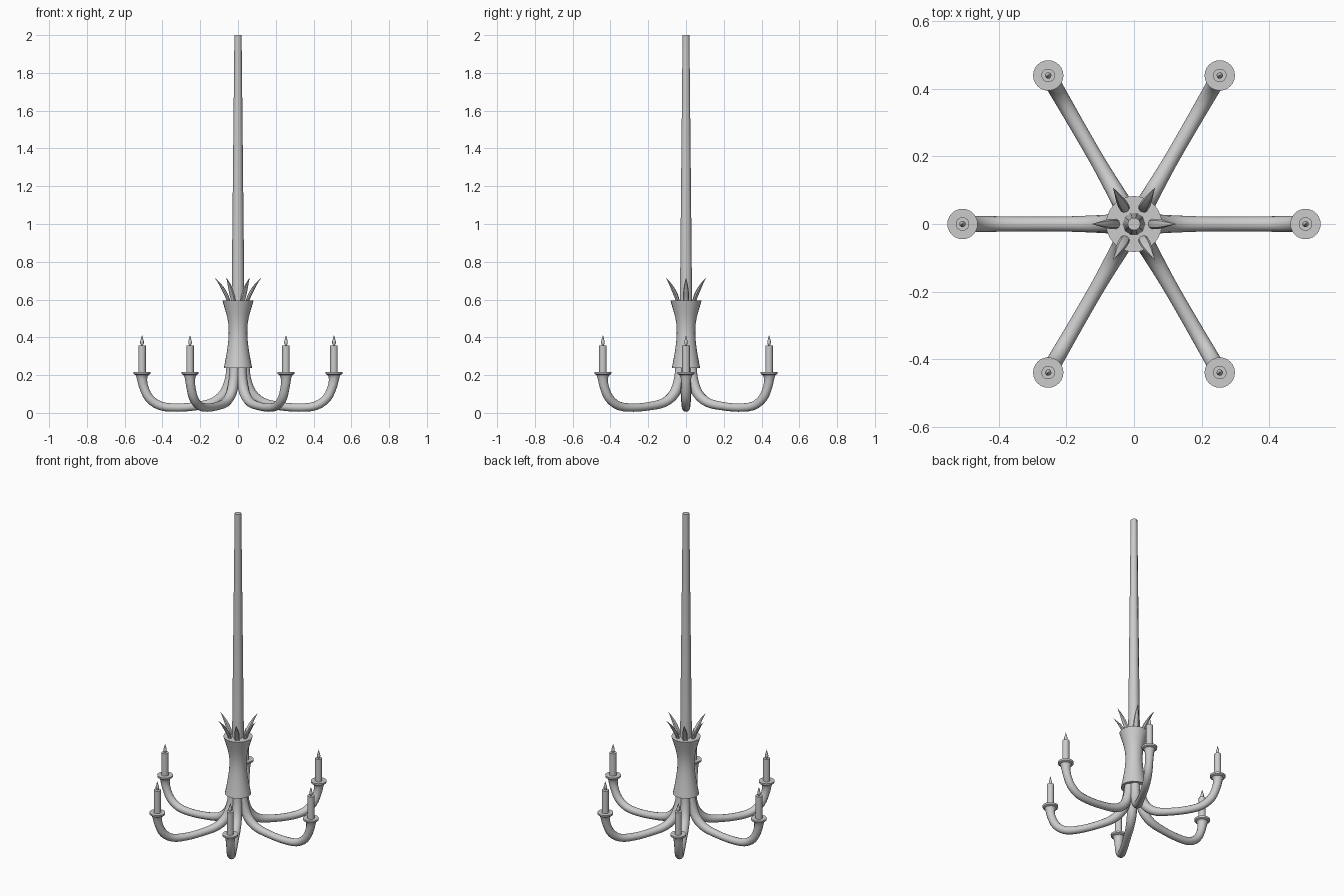
import bpy, bmesh, math
from mathutils import Vector

if "Cube" in bpy.data.objects:
    bpy.data.objects.remove(bpy.data.objects["Cube"])

metal = bpy.data.materials.new("light_grey")
metal.use_nodes = True
GREY = (0.6, 0.6, 0.6, 1)
metal.diffuse_color = GREY
metal.node_tree.nodes["Principled BSDF"].inputs["Base Color"].default_value = GREY


def sweep(name, rings, sides, turn=0.0, flat=1.0, vertical=False, angle=40):
    """Skin circular rings (x, z, radius) along a path in the xz plane, then turn about z."""
    bm = bmesh.new()
    centres = [Vector((x, 0, z)) for x, z, r in rings]
    loops = []
    for i, (x, z, r) in enumerate(rings):
        tangent = centres[min(i + 1, len(rings) - 1)] - centres[max(i - 1, 0)]
        if vertical:
            tangent = Vector((0, 0, 1))
        tangent.normalize()
        across = Vector((0, 1, 0)).cross(tangent)
        loop = []
        for k in range(sides):
            a = math.tau * k / sides
            offset = across * math.cos(a) * flat + Vector((0, math.sin(a), 0))
            loop.append(bm.verts.new(centres[i] + offset * r))
        loops.append(loop)
    for low, high in zip(loops, loops[1:]):
        for k in range(sides):
            n = (k + 1) % sides
            bm.faces.new((low[k], low[n], high[n], high[k]))
    bm.faces.new(loops[0][::-1])
    bm.faces.new(loops[-1])
    bmesh.ops.recalc_face_normals(bm, faces=bm.faces)
    mesh = bpy.data.meshes.new(name)
    bm.to_mesh(mesh)
    bm.free()
    mesh.materials.append(metal)
    ob = bpy.data.objects.new(name, mesh)
    bpy.context.collection.objects.link(ob)
    ob.rotation_euler.z = turn
    bpy.ops.object.select_all(action="DESELECT")
    ob.select_set(True)
    bpy.context.view_layer.objects.active = ob
    bpy.ops.object.shade_smooth_by_angle(angle=math.radians(angle))
    return ob


def lathe(name, profile, sides, x=0.0, **options):
    """Revolve (radius, z) pairs about a vertical axis at x."""
    return sweep(name, [(x, z, r) for r, z in profile], sides, vertical=True, **options)


def smooth_path(points, steps=3):
    """Catmull-Rom subdivision of ring data."""
    p = [Vector(q) for q in points]
    p = [p[0] * 2 - p[1]] + p + [p[-1] * 2 - p[-2]]
    out = []
    for a, b, c, d in zip(p, p[1:], p[2:], p[3:]):
        for s in range(steps):
            t = s / steps
            out.append((b * 2 + (c - a) * t + (a * 2 - b * 5 + c * 4 - d) * t**2
                        + (b * 3 - a - c * 3 + d) * t**3) / 2)
    return out + [p[-2]]


# Central hanging rod and waisted body
lathe("hanging_rod", [(0.034, 0.58), (0.019, 2.0)], 10, angle=50)
body = smooth_path([(0.075, 0.237, 0), (0.058, 0.33, 0), (0.049, 0.42, 0),
                    (0.056, 0.5, 0), (0.083, 0.596, 0)])
lathe("body", [(v.x, v.y) for v in body], 24)

arm_path = smooth_path([
    (0.034, 0.26, 0.026), (0.042, 0.18, 0.027), (0.07, 0.105, 0.028),
    (0.13, 0.056, 0.025), (0.22, 0.036, 0.022), (0.32, 0.028, 0.022),
    (0.41, 0.037, 0.023), (0.47, 0.078, 0.024), (0.5, 0.14, 0.024),
    (0.508, 0.185, 0.028), (0.508, 0.204, 0.036)])
leaf_path = smooth_path([
    (0.045, 0.575, 0.012), (0.058, 0.615, 0.015), (0.076, 0.65, 0.014),
    (0.098, 0.685, 0.008), (0.123, 0.716, 0.0005)])
REACH = 0.508

# Six arms, each with drip dish, candle and flame, plus six crown leaves
for i in range(6):
    turn = i * math.tau / 6
    sweep(f"arm_{i + 1}", arm_path, 12, turn)
    lathe(f"drip_dish_{i + 1}", [(0.034, 0.2), (0.044, 0.206), (0.045, 0.217)],
          24, REACH, turn=turn)
    lathe(f"candle_{i + 1}", [(0.02, 0.215), (0.02, 0.358)], 16, REACH, turn=turn)
    lathe(f"flame_{i + 1}", [(0.004, 0.356), (0.0095, 0.368), (0.0095, 0.378),
                             (0.005, 0.394), (0.0005, 0.411)], 10, REACH, turn=turn)
    sweep(f"crown_leaf_{i + 1}", leaf_path, 8, turn, flat=0.65)
